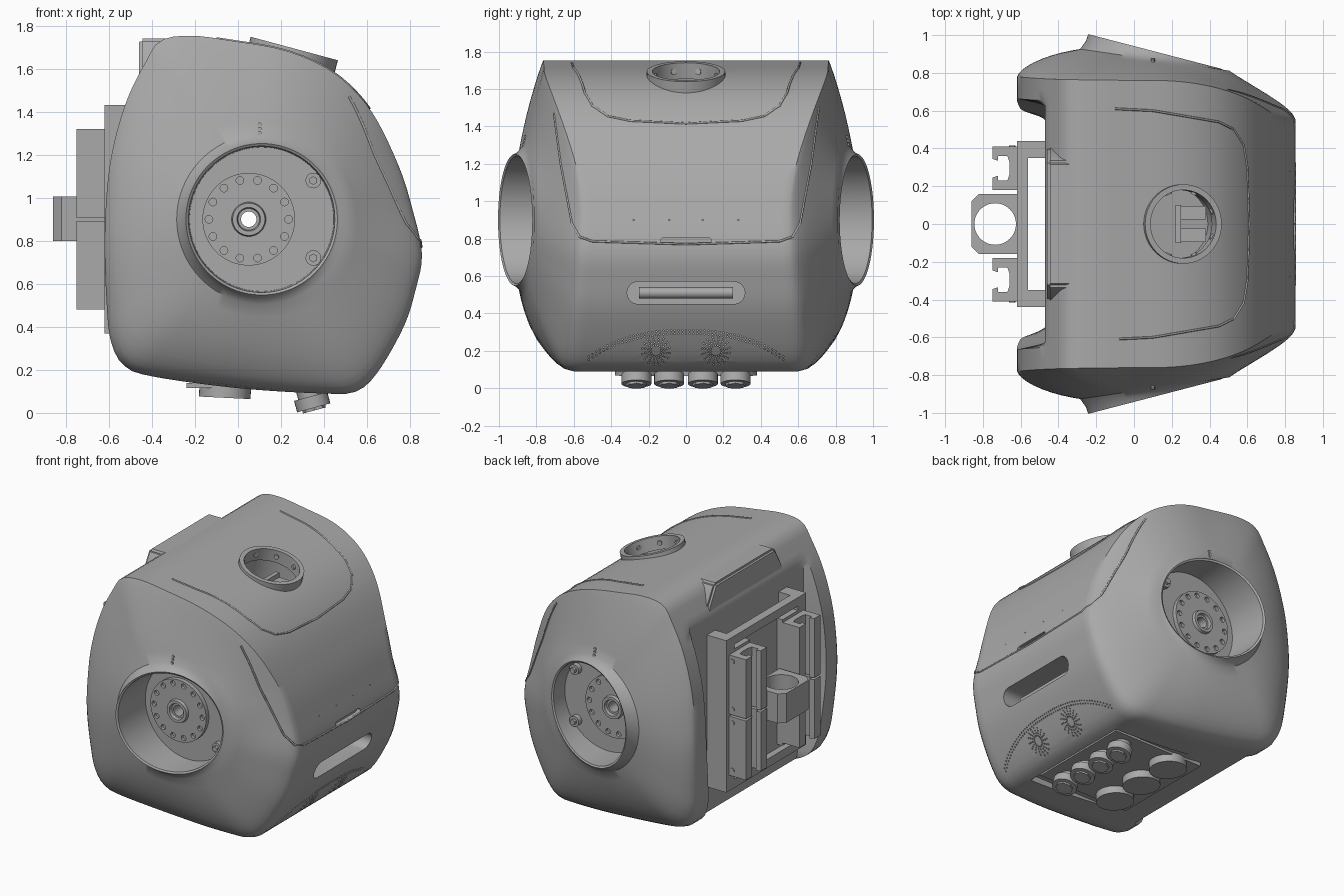
import bpy, bmesh, math
from mathutils import Vector, Matrix
from mathutils.bvhtree import BVHTree

if "Cube" in bpy.data.objects:
    bpy.data.objects.remove(bpy.data.objects["Cube"])

grey = bpy.data.materials.new("satin grey")
grey.use_nodes = True
grey.diffuse_color = (0.4, 0.4, 0.4, 1)
grey.node_tree.nodes["Principled BSDF"].inputs["Base Color"].default_value = (0.4, 0.4, 0.4, 1)


def finish(name, bm, angle=35):
    bmesh.ops.recalc_face_normals(bm, faces=bm.faces)
    me = bpy.data.meshes.new(name)
    bm.to_mesh(me)
    bm.free()
    ob = bpy.data.objects.new(name, me)
    bpy.context.collection.objects.link(ob)
    me.materials.append(grey)
    smooth(ob, angle)
    return ob


def smooth(ob, angle=35):
    bpy.ops.object.select_all(action='DESELECT')
    ob.select_set(True)
    bpy.context.view_layer.objects.active = ob
    bpy.ops.object.shade_smooth_by_angle(angle=math.radians(angle))


def add_box(bm, x, y, z):
    m = Matrix.Translation([(a + b) / 2 for a, b in (x, y, z)])
    m = m @ Matrix.Diagonal([b - a for a, b in (x, y, z)] + [1])
    return bmesh.ops.create_cube(bm, size=1, matrix=m)["verts"]


def add_cyl(bm, pos, axis, r, depth, sides=32):
    rot = Vector(axis).to_track_quat('Z', 'Y').to_matrix().to_4x4()
    bmesh.ops.create_cone(bm, cap_ends=True, segments=sides, radius1=r, radius2=r,
                          depth=depth, matrix=Matrix.Translation(pos) @ rot)


def add_prism(bm, pts, offset):
    f = bm.faces.new([bm.verts.new(p) for p in pts])
    new = bmesh.ops.extrude_face_region(bm, geom=[f])["geom"]
    bmesh.ops.translate(bm, vec=offset, verts=[v for v in new if isinstance(v, bmesh.types.BMVert)])


def cut(ob, bm):
    tool = finish("cutter", bm)
    tool.hide_render = True
    mod = ob.modifiers.new("cut", 'BOOLEAN')
    mod.operation, mod.solver, mod.object = 'DIFFERENCE', 'EXACT', tool
    bpy.context.view_layer.objects.active = ob
    bpy.ops.object.modifier_apply(modifier=mod.name)
    bpy.data.objects.remove(tool)


def stadium(half, r, z, x):
    pts = []
    for side in (1, -1):
        for k in range(13):
            a = math.pi * (k / 12 - 0.5)
            pts.append((x, side * (half - r + r * math.cos(a)), z + side * r * math.sin(a)))
    return pts


# Side outline of the shell (x, z), resampled evenly along a spline
outline = [(-.59, .33), (-.53, .22), (-.4, .17), (0, .115), (.4, .09), (.55, .1), (.65, .19),
           (.77, .4), (.825, .57), (.855, .74), (.81, .95), (.75, 1.14), (.64, 1.37), (.52, 1.52),
           (.38, 1.62), (.2, 1.69), (-.03, 1.73), (-.22, 1.753), (-.36, 1.73), (-.43, 1.63),
           (-.51, 1.47), (-.57, 1.28), (-.605, 1.08), (-.62, .8), (-.61, .5)]
dense = []
for i in range(len(outline)):
    a, b, c, d = [Vector(outline[(i + k) % len(outline)]) for k in (-1, 0, 1, 2)]
    for k in range(20):
        t = k / 20
        dense.append(b + (c - a) * t / 2 + (a * 2 - b * 5 + c * 4 - d) * t * t / 2
                     + (b * 3 - a - c * 3 + d) * t ** 3 / 2)
N = 120
lengths = [(dense[(i + 1) % len(dense)] - p).length for i, p in enumerate(dense)]
step, walked, loop = sum(lengths) / N, 0, []
for p, l in zip(dense, lengths):
    if walked >= step * len(loop) - 1e-6 and len(loop) < N:
        loop.append(p)
    walked += l
N = len(loop)
hub = Vector((.11, .9))
angles = [math.atan2(p.y - hub.y, p.x - hub.x) for p in loop]


def edge_y(a):
    c, s = math.cos(a), math.sin(a)
    return c * c * (.55 if c > 0 else .78) + s * s * (.76 if s > 0 else .6)


def belly(f, inset):
    return [(max(p.x, -.47) if inset else p.x, f * edge_y(a), p.y) for p, a in zip(loop, angles)]


def cap(s):
    ring = []
    for p, a in zip(loop, angles):
        q = p.lerp(hub + Vector((math.cos(a), math.sin(a))) * .395, s)
        g = s ** (.68 + .27 * math.sin(a))
        ring.append((q.x, edge_y(a) * (1 - g) + (.885 - .145 * q.x) * g, q.y))
    return ring


def circle(r, y, slope=0, cx=.11):
    return [(cx + r * math.cos(a), y - slope * (cx + r * math.cos(a)), .9 + r * math.sin(a)) for a in angles]


# Shell: belly, domed sides, flared arm openings, mounting plates and a bore through the middle
half = [belly(f, True) for f in (0, .25, .5, .7, .81)] + [belly(f, False) for f in (.85, .93)]
half += [cap(s) for s in (0, .03, .08, .15, .25, .4, .55, .7, .85, 1)]
half += [circle(.365, .915, .21), circle(.352, .942, .26), circle(.34, .935, .26), circle(.335, .7),
         circle(.215, .7, 0, .05), circle(.215, .73, 0, .05), circle(.08, .73, 0, .05),
         circle(.075, .75, 0, .05), circle(.055, .75, 0, .05), circle(.05, .73, 0, .05),
         circle(.036, .73, 0, .05)]
rings = half + [[(x, -y, z) for x, y, z in r] for r in reversed(half[1:])]
bm = bmesh.new()
vr = [[bm.verts.new(p) for p in r] for r in rings]
for a, b in zip(vr, vr[1:] + vr[:1]):
    for i in range(N):
        j = (i + 1) % N
        bm.faces.new((a[i], a[j], b[j], b[i]))
bmesh.ops.recalc_face_normals(bm, faces=bm.faces)
tree = BVHTree.FromBMesh(bm)
shell = finish("body_shell", bm)


def on_front(y, z):
    return tree.ray_cast(Vector((2, y, z)), Vector((-1, 0, 0)))[0]


def on_top(x, y):
    return tree.ray_cast(Vector((x, y, 3)), Vector((0, 0, -1)))[0]


# Grip slot, status bar, neck well and underside recess
neck_axis = Vector((.26, 0, .966))
neck = Vector((.25, 0, 1.65))
bm = bmesh.new()
add_prism(bm, stadium(.315, .06, .51, .66), (.4, 0, 0))
add_prism(bm, stadium(.135, .014, .79, .825), (.2, 0, 0))
add_cyl(bm, neck, neck_axis, .2, .4, 48)
add_box(bm, (-.28, .5), (-.42, .42), (-.1, .13))
cut(shell, bm)

# Speaker perforations, dotted arc, sensor pits and bolt holes
bm = bmesh.new()
spots = [(s * .16 + r * math.cos(a), .2 + r * math.sin(a))
         for s in (1, -1) for r in (.03, .045, .06, .075)
         for a in [math.tau * (k + r * 8) / 16 for k in range(16)]]
spots += [(y / 50, .31 - dz - .14 * abs(y / 26) ** 2.5) for y in range(-26, 27) for dz in (0, .018)]
spots += [(y, .9) for y in (-.28, -.09, .09, .28)]
for y, z in spots:
    p = on_front(y, z)
    if p:
        add_cyl(bm, p, (1, 0, 0), .0045, .04, 6)
for s in (1, -1):
    for k in range(14):
        a = math.tau * k / 14
        add_cyl(bm, (.05 + .185 * math.cos(a), s * .73, .9 + .185 * math.sin(a)), (0, 1, 0), .018, .04, 12)
cut(shell, bm)
smooth(shell)


# Panel seams laid along the surface
def seam(name, pts):
    cu = bpy.data.curves.new(name, 'CURVE')
    cu.dimensions, cu.bevel_depth, cu.bevel_resolution = '3D', .006, 1
    sp = cu.splines.new('POLY')
    sp.points.add(len(pts) - 1)
    for q, p in zip(sp.points, pts):
        q.co = (*p, 1)
    ob = bpy.data.objects.new(name, cu)
    ob.data.materials.append(grey)
    bpy.context.collection.objects.link(ob)


def sample(corners, project):
    full = corners + [(a, -b) for a, b in reversed(corners[:-1])]
    pts = [project(*Vector(a).lerp(Vector(b), k / 10)) for a, b in zip(full, full[1:]) for k in range(10)]
    return [p for p in pts if p]


seam("top_panel_seam", sample([(-.1, .61), (.1, .6), (.45, .54), (.53, .5), (.58, .42), (.6, .3), (.61, 0)], on_top))
chest = [(1.5, .71), (1.2, .67), (.88, .61), (.81, .57), (.785, .5), (.77, 0)]
seam("chest_seam", sample(chest, lambda z, y: on_front(y, z)))

# Raised hump carrying the top panel to the back
bm = bmesh.new()
add_prism(bm, [(-.46, -.41, 1.42), (-.46, -.41, 1.6), (-.46, -.33, 1.74), (-.46, .33, 1.74),
               (-.46, .41, 1.6), (-.46, .41, 1.42)], (.3, 0, 0))
bmesh.ops.bevel(bm, geom=bm.edges[:], offset=.015, segments=2, affect='EDGES')
finish("back_hump", bm)

# Neck collar with bolts and an inner connector block
bm = bmesh.new()
add_cyl(bm, neck + neck_axis * .0, neck_axis, .21, .09, 48)
collar = finish("neck_collar", bm)
bm = bmesh.new()
add_cyl(bm, neck, neck_axis, .18, .3, 48)
cut(collar, bm)
smooth(collar)
bm = bmesh.new()
for k in range(8):
    a = math.tau * (k + .5) / 8
    add_cyl(bm, neck + Vector((.178 * math.cos(a), .178 * math.sin(a), -.046 * math.cos(a))),
            (math.cos(a), math.sin(a), 0), .016, .02, 12)
add_box(bm, (.22, .25), (-.1, .1), (1.44, 1.6))
for s in (1, -1):
    add_box(bm, (.25, .38), (s * .06 - .035, s * .06 + .035), (1.44, 1.57))
finish("neck_connector", bm)

# Arm mount bolts and index marks
bm = bmesh.new()
for s in (1, -1):
    for z in (.72, 1.08):
        add_cyl(bm, (.35, s * .71, z), (0, 1, 0), .036, .05, 24)
        add_cyl(bm, (.35, s * .74, z), (0, 1, 0), .02, .03, 6)
    for z in (1.3, 1.32, 1.34):
        p = tree.ray_cast(Vector((.1, s * 2, z)), Vector((0, -s, 0)))[0]
        add_cyl(bm, p, (0, 1, 0), .01, .012, 12)
finish("arm_mount_bolts", bm)

# Grip bar inside the front slot
bm = bmesh.new()
add_cyl(bm, (.7, 0, .51), (0, 1, 0), .03, .5, 16)
finish("front_grip", bm)

# Underside plate, large feet and tilted knobs
bm = bmesh.new()
add_box(bm, (-.24, .46), (-.37, .37), (.115, .14))
finish("underside_plate", bm)
bm = bmesh.new()
for y in (-.26, 0, .26):
    add_cyl(bm, (-.06, y, .105), (0.05, 0, 1), .12, .07, 40)
finish("underside_feet", bm)
bm = bmesh.new()
tilt = Vector((-.26, 0, .966))
for y in (-.265, -.09, .09, .265):
    base = Vector((.345, y, .05))
    add_cyl(bm, base, tilt, .08, .055, 28)
    add_cyl(bm, base + tilt * .05, tilt, .06, .06, 28)
    add_cyl(bm, base - tilt * .03, tilt, .055, .02, 8)
finish("underside_knobs", bm)

# Rear frame
bm = bmesh.new()
for s in (1, -1):
    add_box(bm, (-.62, -.46), sorted((s * .35, s * .44)), (.37, 1.43))
    add_box(bm, (-.62, -.57), sorted((s * .18, s * .36)), (.46, 1.34))
for z in (.37, 1.37):
    add_box(bm, (-.62, -.56), (-.36, .36), (z, z + .06))
add_box(bm, (-.575, -.56), (-.36, .36), (.4, 1.4))
finish("rear_frame", bm)

# Rear rails with an open channel, split into two lengths per side
channel = [(-.62, .18), (-.62, .41), (-.75, .41), (-.75, .345), (-.72, .335), (-.72, .36), (-.67, .36),
           (-.66, .33), (-.66, .26), (-.67, .23), (-.72, .23), (-.72, .255), (-.75, .245), (-.75, .18)]
bm = bmesh.new()
for s in (1, -1):
    for z, top in ((.48, .893), (.907, 1.32)):
        add_prism(bm, [(x, s * y, z) for x, y in channel], (0, 0, top - z))
        for h in (z + .04, top - .04):
            add_cyl(bm, (-.645, s * .41, h), (0, 1, 0), .017, .012, 16)
finish("rear_rails", bm)

# Rear ring bracket
bm = bmesh.new()
add_prism(bm, [(-.61, -.16, .8), (-.61, .16, .8), (-.82, .16, .8), (-.86, .12, .8),
               (-.86, -.12, .8), (-.82, -.16, .8)], (0, 0, .205))
bracket = finish("rear_bracket", bm)
bm = bmesh.new()
add_cyl(bm, (-.735, 0, .9), (0, 0, 1), .11, .5, 40)
cut(bracket, bm)
smooth(bracket)
